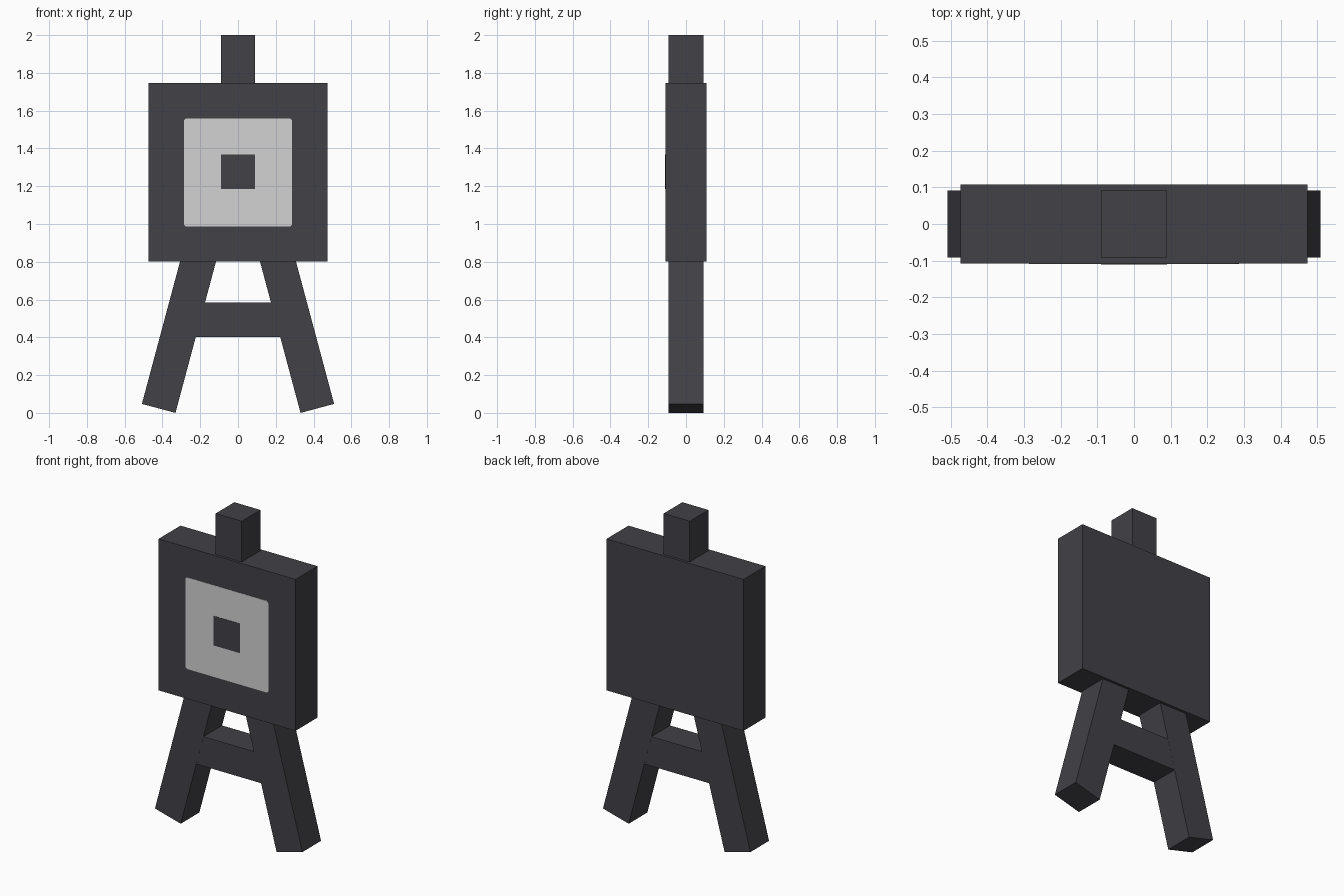
import bpy
from math import radians, sin, cos
from mathutils import Matrix, Vector

cube = bpy.data.objects.get("Cube")
if cube:
    bpy.data.objects.remove(cube, do_unlink=True)


def make_material(name, color):
    mat = bpy.data.materials.new(name)
    mat.use_nodes = True
    mat.diffuse_color = color
    bsdf = next(n for n in mat.node_tree.nodes if n.type == 'BSDF_PRINCIPLED')
    bsdf.inputs["Base Color"].default_value = color
    return mat


charcoal = make_material("charcoal", (0.054, 0.052, 0.061, 1))
pale_grey = make_material("pale_grey", (0.65, 0.65, 0.65, 1))


def box(name, center, size, mat, tilt=0.0):
    """Flat-shaded box, tilted about the y axis."""
    bpy.ops.mesh.primitive_cube_add(size=1)
    obj = bpy.context.object
    obj.name = name
    turn = Matrix.Rotation(tilt, 4, 'Y') @ Matrix.Diagonal((*size, 1))
    obj.data.transform(turn)
    obj.location = center
    obj.data.materials.append(mat)
    return obj


POST = 0.184          # square timber section
BOARD_DEPTH = 0.216
BOARD_Z = 1.273
FRONT = -BOARD_DEPTH / 2

# Board and the post standing out of its top
box("board", (0, 0, BOARD_Z), (0.945, BOARD_DEPTH, 0.945), charcoal)
box("top_post", (0, 0, 1.85), (0.18, POST, 0.3), charcoal)

# Painted target: pale square with clipped corners, dark centre
panel = box("target_panel", (0, FRONT, BOARD_Z), (0.572, 0.003, 0.572), pale_grey)
clip = panel.modifiers.new("clipped_corners", 'BEVEL')
clip.width = 0.01
clip.segments = 1
clip.limit_method = 'WEIGHT'
weights = panel.data.attributes.new("bevel_weight_edge", 'FLOAT', 'EDGE')
for edge in panel.data.edges:
    a, b = (panel.data.vertices[i].co for i in edge.vertices)
    weights.data[edge.index].value = float(abs((a - b).y) > 0.001)
box("target_center", (0, FRONT, BOARD_Z + 0.003), (0.18, 0.006, 0.184), charcoal)

# Splayed legs, their tops buried in the board
SPLAY = radians(15)
LEG = 0.88
for name, side in (("left_leg", 1), ("right_leg", -1)):
    foot = Vector((0.42 * side, 0, POST / 2 * sin(SPLAY)))
    middle = foot + Vector((-side * sin(SPLAY), 0, cos(SPLAY))) * LEG / 2
    box(name, middle, (POST, POST, LEG), charcoal, -side * SPLAY)

# Rail joining the legs
box("cross_rail", (0, 0, 0.493), (0.56, POST - 0.001, 0.184), charcoal)
